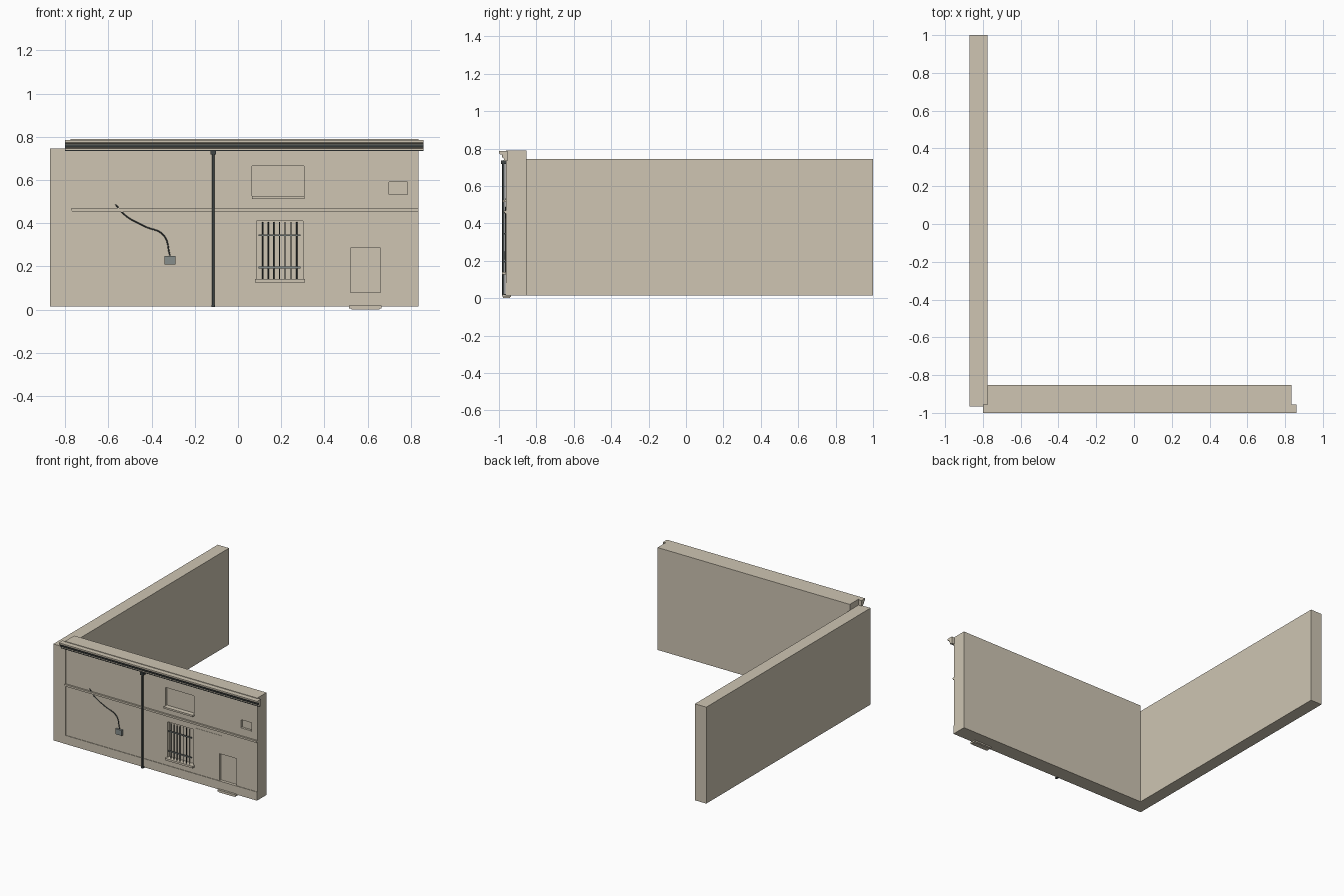
import bpy, bmesh, math

if "Cube" in bpy.data.objects:
    bpy.data.objects.remove(bpy.data.objects["Cube"])


def material(name, rgb):
    m = bpy.data.materials.new(name)
    m.diffuse_color = (*rgb, 1)
    m.use_nodes = True
    m.node_tree.nodes["Principled BSDF"].inputs["Base Color"].default_value = m.diffuse_color
    return m


PLASTER = material("beige plaster", (0.62, 0.56, 0.45))
IRON = material("dark iron", (0.05, 0.06, 0.06))
GREY = material("grey metal", (0.24, 0.27, 0.26))


def box(name, x, y, z, mat):
    """Box from three (min, max) ranges."""
    bm = bmesh.new()
    bmesh.ops.create_cube(bm, size=1)
    for v in bm.verts:
        v.co = [r[0] if c < 0 else r[1] for c, r in zip(v.co, (x, y, z))]
    me = bpy.data.meshes.new(name)
    bm.to_mesh(me)
    bm.free()
    ob = bpy.data.objects.new(name, me)
    bpy.context.collection.objects.link(ob)
    me.materials.append(mat)
    return ob


def extrude_x(name, profile, x0, x1, mat):
    """Closed (y, z) profile swept along x."""
    bm = bmesh.new()
    face = bm.faces.new([bm.verts.new((x0, y, z)) for y, z in profile])
    ext = bmesh.ops.extrude_face_region(bm, geom=[face])
    for v in ext["geom"]:
        if isinstance(v, bmesh.types.BMVert):
            v.co.x = x1
    bmesh.ops.recalc_face_normals(bm, faces=bm.faces)
    me = bpy.data.meshes.new(name)
    bm.to_mesh(me)
    bm.free()
    ob = bpy.data.objects.new(name, me)
    bpy.context.collection.objects.link(ob)
    me.materials.append(mat)
    return ob


def tube(name, points, radius, mat):
    """Round tube through the given points."""
    cu = bpy.data.curves.new(name, "CURVE")
    cu.dimensions = "3D"
    cu.bevel_depth = radius
    cu.bevel_resolution = 2
    cu.use_fill_caps = True
    if len(points) == 2:
        sp = cu.splines.new("POLY")
        sp.points.add(1)
        for p, co in zip(sp.points, points):
            p.co = (*co, 1)
    else:
        sp = cu.splines.new("BEZIER")
        sp.bezier_points.add(len(points) - 1)
        for p, co in zip(sp.bezier_points, points):
            p.co = co
            p.handle_left_type = p.handle_right_type = "AUTO"
    cu.materials.append(mat)
    ob = bpy.data.objects.new(name, cu)
    bpy.context.collection.objects.link(ob)
    return ob


FACE = -0.962   # plane of the facade

# Two walls meeting at the corner
box("side_wall", (-0.87, -0.775), (-0.965, 1.0), (0.015, 0.745), PLASTER)
front = box("front_wall", (-0.775, 0.835), (FACE, -0.852), (0.015, 0.79), PLASTER)

# Recesses for the windows and the door
openings = {
    "upper_window": ((0.065, 0.305), (0.525, 0.665), 0.018),
    "small_window": ((0.70, 0.785), (0.53, 0.59), 0.014),
    "barred_window": ((0.085, 0.30), (0.14, 0.41), 0.022),
    "door": ((0.52, 0.66), (0.08, 0.285), 0.018),
}
for name, (x, z, depth) in openings.items():
    cutter = box(name + "_cutter", x, (FACE - 0.02, FACE + depth), z, PLASTER)
    cutter.hide_render = True
    cutter.display_type = "WIRE"
    mod = front.modifiers.new(name, "BOOLEAN")
    mod.operation = "DIFFERENCE"
    mod.solver = "EXACT"
    mod.object = cutter

# Plinth, corner strip and plaster patches
box("plinth", (-0.775, 0.835), (FACE - 0.004, FACE + 0.002), (0.015, 0.08), PLASTER)
box("corner_strip", (-0.78, -0.768), (FACE - 0.004, FACE + 0.002), (0.08, 0.735), PLASTER)
box("patch_low", (0.32, 0.51), (FACE - 0.002, FACE + 0.001), (0.115, 0.295), PLASTER)
box("patch_high", (0.32, 0.545), (FACE - 0.002, FACE + 0.001), (0.295, 0.425), PLASTER)

# Stepped string course halfway up
box("string_course", (-0.772, 0.835), (-0.970, FACE + 0.002), (0.453, 0.470), PLASTER)
box("string_course_lip", (-0.772, 0.835), (-0.975, -0.968), (0.460, 0.470), PLASTER)

# Moulded cornice with a dark groove line
extrude_x("cornice", [(-0.955, 0.734), (-0.972, 0.734), (-0.972, 0.745),
                      (-0.982, 0.752), (-0.982, 0.766), (-0.996, 0.770),
                      (-1.0, 0.775), (-1.0, 0.786), (-0.955, 0.786)],
          -0.80, 0.86, PLASTER)
box("cornice_groove", (-0.80, 0.86), (-0.985, -0.98), (0.754, 0.765), IRON)
box("cornice_bead", (-0.80, 0.86), (-0.975, -0.97), (0.735, 0.739), IRON)

# Sills and door step
box("upper_sill", (0.065, 0.308), (-0.982, FACE + 0.005), (0.513, 0.526), PLASTER)
box("small_sill", (0.698, 0.787), (-0.968, FACE + 0.005), (0.526, 0.532), PLASTER)
box("barred_sill", (0.078, 0.31), (-0.984, FACE + 0.005), (0.126, 0.141), PLASTER)
box("door_step", (0.515, 0.665), (-0.982, -0.935), (0.005, 0.020), PLASTER)
box("door_step_base", (0.525, 0.655), (-0.978, -0.94), (0.0, 0.006), PLASTER)

# Window grille
for i, x in enumerate((0.115, 0.140, 0.165, 0.192, 0.218, 0.245, 0.272)):
    tube(f"grille_bar_{i}", [(x, -0.966, 0.141), (x, -0.966, 0.405)], 0.003, IRON)
for z in (0.195, 0.345):
    box("grille_rail", (0.095, 0.29), (-0.971, -0.964), (z - 0.004, z + 0.004), GREY)

# Drainpipe with hopper and shoe
PX, PY = -0.115, -0.976
tube("drainpipe", [(PX, PY, 0.015), (PX, PY, 0.735)], 0.0065, IRON)
box("pipe_hopper", (PX - 0.012, PX + 0.012), (-0.988, FACE), (0.718, 0.737), IRON)
box("pipe_shoe", (PX - 0.008, PX + 0.008), (-0.985, FACE), (0.013, 0.022), IRON)

# Loose cable ending in a small junction box
tube("cable", [(-0.567, -0.966, 0.487), (-0.52, -0.966, 0.435), (-0.43, -0.966, 0.385),
               (-0.345, -0.966, 0.345), (-0.315, -0.966, 0.25)], 0.003, IRON)
box("junction_box", (-0.341, -0.290), (-0.977, FACE), (0.208, 0.249), GREY)
